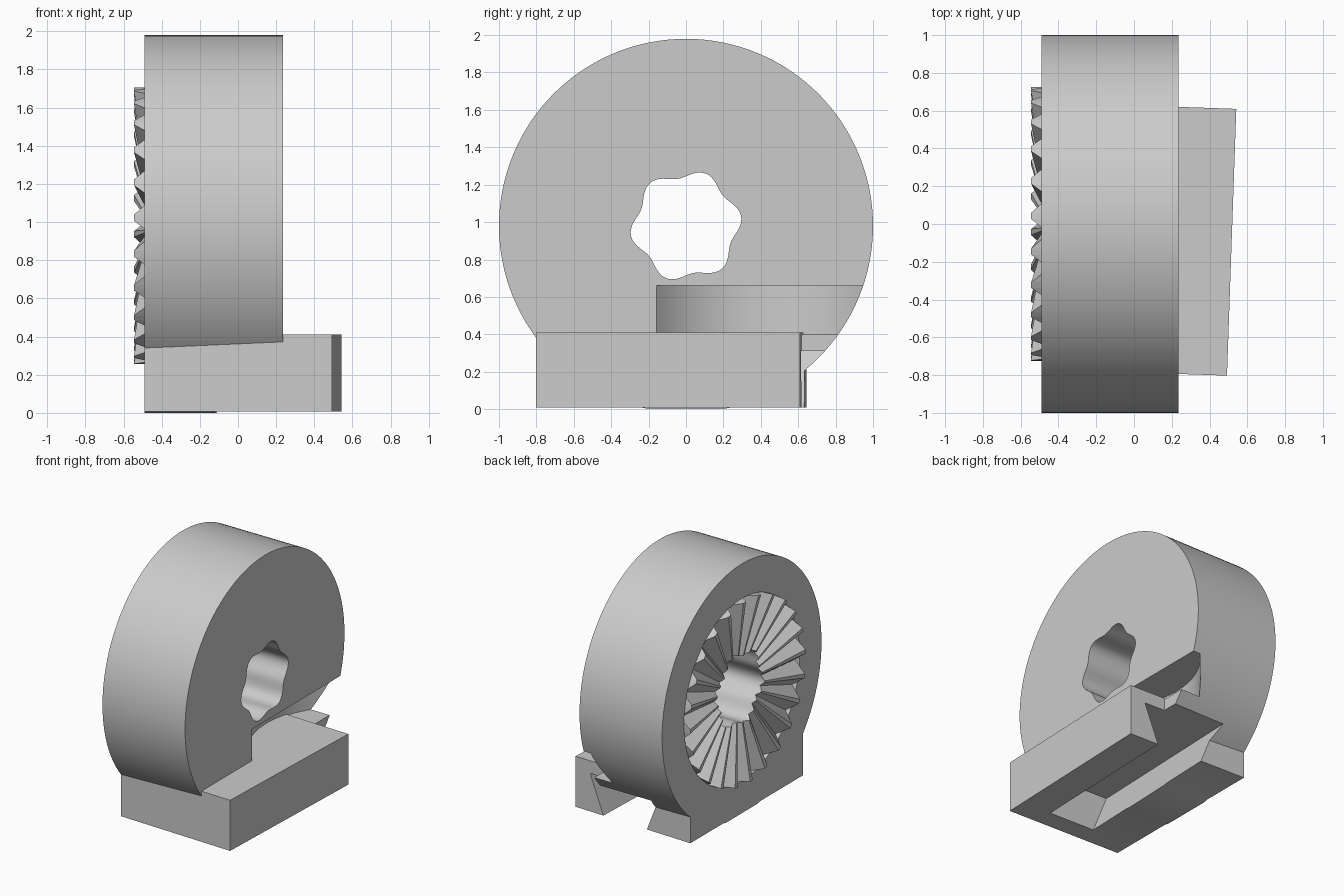
import bpy
import bmesh
from math import sin, cos, pi, radians
from mathutils import Matrix, Vector

default = bpy.data.objects.get("Cube")
if default:
    bpy.data.objects.remove(default, do_unlink=True)

grey = bpy.data.materials.new("plain grey")
grey.use_nodes = True
GREY = (0.6, 0.6, 0.6, 1)
grey.diffuse_color = GREY
grey.node_tree.nodes["Principled BSDF"].inputs["Base Color"].default_value = GREY

CZ = 0.98            # height of the wheel axis
FACE = -0.49         # toothed face of the wheel
TILT = Matrix.Rotation(radians(-2), 4, "Z")


def finish(name, bm):
    bmesh.ops.recalc_face_normals(bm, faces=bm.faces)
    mesh = bpy.data.meshes.new(name)
    bm.to_mesh(mesh)
    bm.free()
    mesh.materials.append(grey)
    obj = bpy.data.objects.new(name, mesh)
    bpy.context.collection.objects.link(obj)
    return obj


def prism(name, outline, step, matrix=None):
    """Extrude a closed outline of 3D points along a step vector."""
    bm = bmesh.new()
    face = bm.faces.new([bm.verts.new(p) for p in outline])
    ext = bmesh.ops.extrude_face_region(bm, geom=[face])
    moved = [v for v in ext["geom"] if isinstance(v, bmesh.types.BMVert)]
    bmesh.ops.translate(bm, verts=moved, vec=Vector(step))
    if matrix:
        bm.transform(matrix)
    return finish(name, bm)


def axle_shape(name, radius, x0, x1, n):
    """Solid along x whose radius is a function of the angle."""
    ring = [(x0, radius(a) * cos(a), CZ + radius(a) * sin(a))
            for a in (2 * pi * i / n for i in range(n))]
    return prism(name, ring, (x1 - x0, 0, 0))


def combine(obj, tool, operation):
    """Apply a boolean and remove the tool."""
    tool.hide_render = True
    mod = obj.modifiers.new("cut", "BOOLEAN")
    mod.operation = operation
    mod.solver = "EXACT"
    mod.object = tool
    graph = bpy.context.evaluated_depsgraph_get()
    mesh = bpy.data.meshes.new_from_object(obj.evaluated_get(graph))
    obj.modifiers.clear()
    obj.data = mesh
    bpy.data.objects.remove(tool, do_unlink=True)


def hex_bore():
    return axle_shape("bore_cutter",
                      lambda a: 0.277 + 0.022 * cos(6 * (a - radians(9.5))),
                      -0.8, 0.8, 96)


# Wheel with a flat underside
body = axle_shape("wheel_and_foot", lambda a: 1.0, FACE, 0.235, 128)
combine(body, prism("floor_cutter",
                    [(-1, -1, 0), (1, -1, 0), (1, 1, 0), (-1, 1, 0)],
                    (0, 0, -0.5)), "DIFFERENCE")

# Curved clearance notch in the plain face
notch = [(0.692 + 0.738 * cos(a), 0.42 + 0.738 * sin(a), 0.40)
         for a in (2 * pi * i / 48 for i in range(48))]
combine(body, prism("notch_cutter", notch, (0, 0, 0.26)), "DIFFERENCE")

# Slightly turned foot block, trimmed flush with the toothed face
foot = prism("foot", [(-0.8, -0.785, 0.008), (0.52, -0.785, 0.008),
                      (0.52, 0.628, 0.008), (-0.8, 0.628, 0.008)],
             (0, 0, 0.402), TILT)
combine(foot, prism("side_cutter",
                    [(FACE, -1, -1), (FACE, 1, -1), (FACE, 1, 1), (FACE, -1, 1)],
                    (-1, 0, 0)), "DIFFERENCE")
combine(body, foot, "UNION")

# Dovetail slot, closed at the front and open at the back
combine(body, prism("slot_cutter",
                    [(-0.11, -0.63, -0.02), (0.26, -0.63, -0.02),
                     (0.39, -0.63, 0.31), (-0.24, -0.63, 0.31)],
                    (0, 2, 0), TILT), "DIFFERENCE")

# Seat for the tooth ring, then the bore
combine(body, axle_shape("seat_cutter", lambda a: 0.725, -0.7, -0.42, 96),
        "DIFFERENCE")
combine(body, hex_bore(), "DIFFERENCE")

# Ring of radial face teeth, fading towards the bore
TEETH = 24
bm = bmesh.new()
loops = []
for i in range(TEETH):
    for share, high in ((0, 0), (0.45, 1), (0.62, 1)):
        a = 2 * pi * (i + share) / TEETH
        section = []
        for r, x in ((0.2, -0.41), (0.2, -0.47 if high else -0.452),
                     (0.725, -0.545 if high else -0.45), (0.725, -0.41)):
            t = a + 0.12 * (r - 0.2)
            section.append(bm.verts.new((x, r * cos(t), CZ + r * sin(t))))
        loops.append(section)
for k, section in enumerate(loops):
    following = loops[(k + 1) % len(loops)]
    for j in range(4):
        m = (j + 1) % 4
        bm.faces.new((section[j], section[m], following[m], following[j]))
teeth = finish("tooth_ring", bm)
combine(teeth, hex_bore(), "DIFFERENCE")

# Smooth the round surfaces, keep edges crisp
bpy.ops.object.select_all(action="DESELECT")
body.select_set(True)
bpy.context.view_layer.objects.active = body
bpy.ops.object.shade_smooth_by_angle(angle=radians(25))
